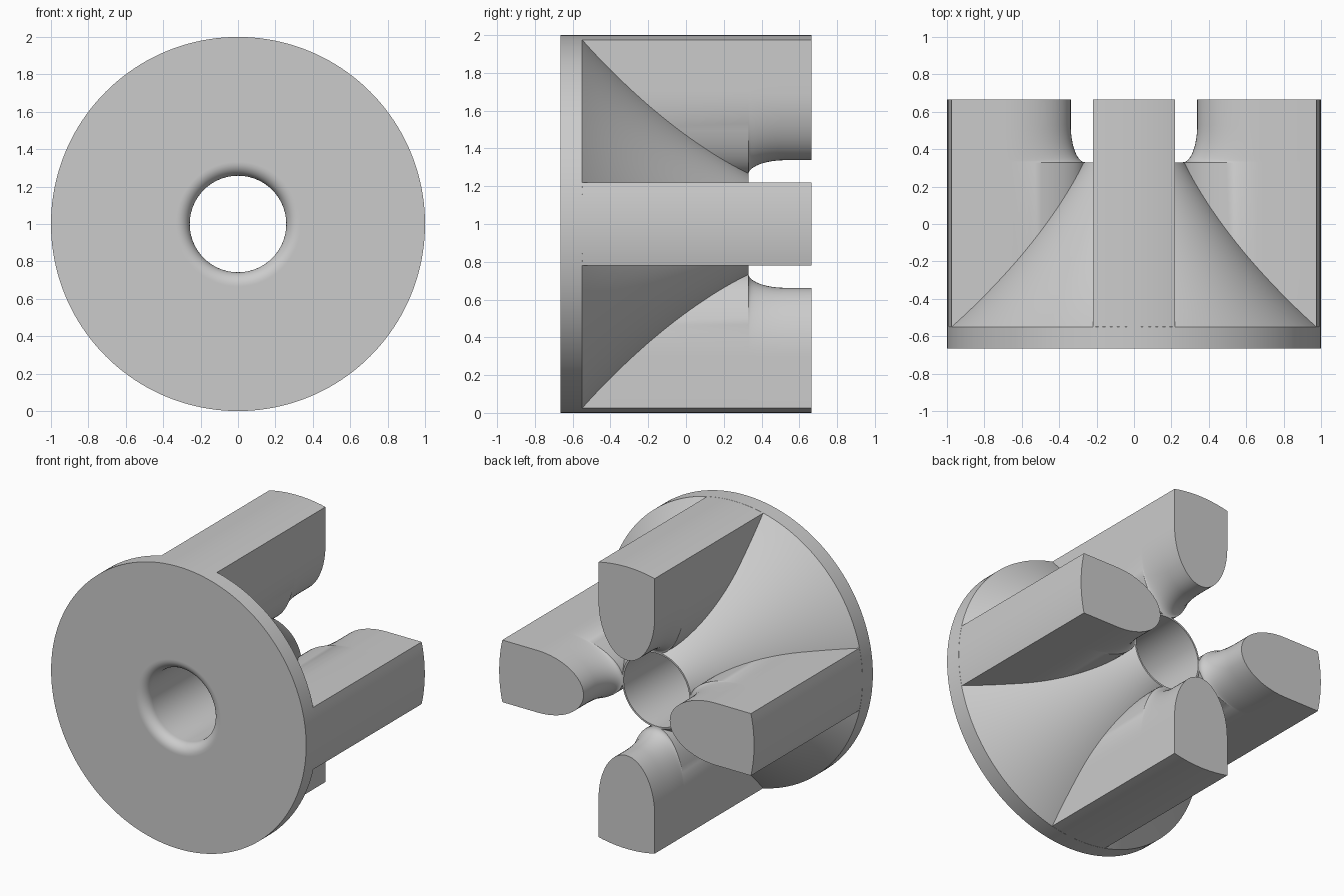
import bpy
import bmesh
from math import sin, cos, pi, radians, asin
from mathutils import Matrix, Vector

cube = bpy.data.objects.get("Cube")
if cube:
    bpy.data.objects.remove(cube, do_unlink=True)

grey = bpy.data.materials.new("plain grey")
grey.use_nodes = True
COLOUR = (0.6, 0.6, 0.6, 1)
grey.diffuse_color = COLOUR
grey.node_tree.nodes["Principled BSDF"].inputs["Base Color"].default_value = COLOUR

FRONT, FLANGE, RIM, BACK = -0.665, -0.55, 0.33, 0.665
HOLE, HALF_WIDTH = 0.258, 0.22
CENTRE = Vector((0, 0, 1))


def finish(bm, name, turn=0):
    """Turn about the main axis, lift to the centre and shade."""
    bmesh.ops.recalc_face_normals(bm, faces=bm.faces)
    bm.transform(Matrix.Translation(CENTRE) @ Matrix.Rotation(turn, 4, 'Y'))
    mesh = bpy.data.meshes.new(name)
    bm.to_mesh(mesh)
    bm.free()
    mesh.materials.append(grey)
    obj = bpy.data.objects.new(name, mesh)
    bpy.context.collection.objects.link(obj)
    bpy.ops.object.select_all(action='DESELECT')
    obj.select_set(True)
    bpy.context.view_layer.objects.active = obj
    bpy.ops.object.shade_smooth_by_angle(angle=radians(30))
    return obj


def loft(bm, rings, close):
    """Join rings of points; close joins the last ring to the first."""
    loops = [[bm.verts.new(p) for p in ring] for ring in rings]
    n = len(loops[0])
    pairs = list(zip(loops, loops[1:]))
    if close:
        pairs.append((loops[-1], loops[0]))
    else:
        bm.faces.new(loops[0])
        bm.faces.new(loops[-1])
    for a, b in pairs:
        for i in range(n):
            j = (i + 1) % n
            bm.faces.new((a[i], a[j], b[j], b[i]))


# Flange and concave flared hub, revolved around the through hole
def hub_profile():
    fillet = 0.07
    pts = [(1, FRONT), (HOLE + fillet + 0.006, FRONT)]
    for i in range(9):
        a = i / 8 * pi / 2
        pts.append((HOLE + fillet * (1 - sin(a)), FRONT + fillet * (1 - cos(a))))
    pts.append((HOLE, RIM))
    start, bend, end = Vector((0.27, RIM)), Vector((0.655, -0.24)), Vector((1, FLANGE))
    for i in range(25):
        t = i / 24
        pts.append(tuple(start * (1 - t) ** 2 + bend * 2 * t * (1 - t) + end * t * t))
    return pts


bm = bmesh.new()
STEPS = 160
profile = hub_profile()
loft(bm, [[(r * cos(2 * pi * k / STEPS), y, r * sin(2 * pi * k / STEPS))
           for k in range(STEPS)] for r, y in profile], True)
finish(bm, "flared_hub")


# Legs: flat sides, arched outside and elliptical nose towards the axis
def leg_section(y, tip):
    shoulder, outer = 0.70, 0.9993
    ring = []
    for i in range(33):
        a = -pi / 2 + pi * i / 32
        ring.append((HALF_WIDTH * sin(a), y, shoulder - (shoulder - tip) * cos(a)))
    spread = asin(HALF_WIDTH / outer)
    for i in range(13):
        a = spread * (1 - i / 6)
        ring.append((outer * sin(a), y, outer * cos(a)))
    return ring


def nose_rings():
    rings = [leg_section(FLANGE - 0.02, HOLE + 0.004), leg_section(RIM, HOLE + 0.004)]
    flare, straight = 0.20, 0.338
    for i in range(1, 13):
        a = i / 12 * pi / 2
        rings.append(leg_section(RIM + flare * (1 - cos(a)),
                                 HOLE + 0.004 + (straight - HOLE - 0.004) * sin(a)))
    rings.append(leg_section(BACK, straight))
    return rings


for k, side in enumerate(("top", "left", "bottom", "right")):
    bm = bmesh.new()
    loft(bm, nose_rings(), False)
    finish(bm, side + "_leg", k * pi / 2)
